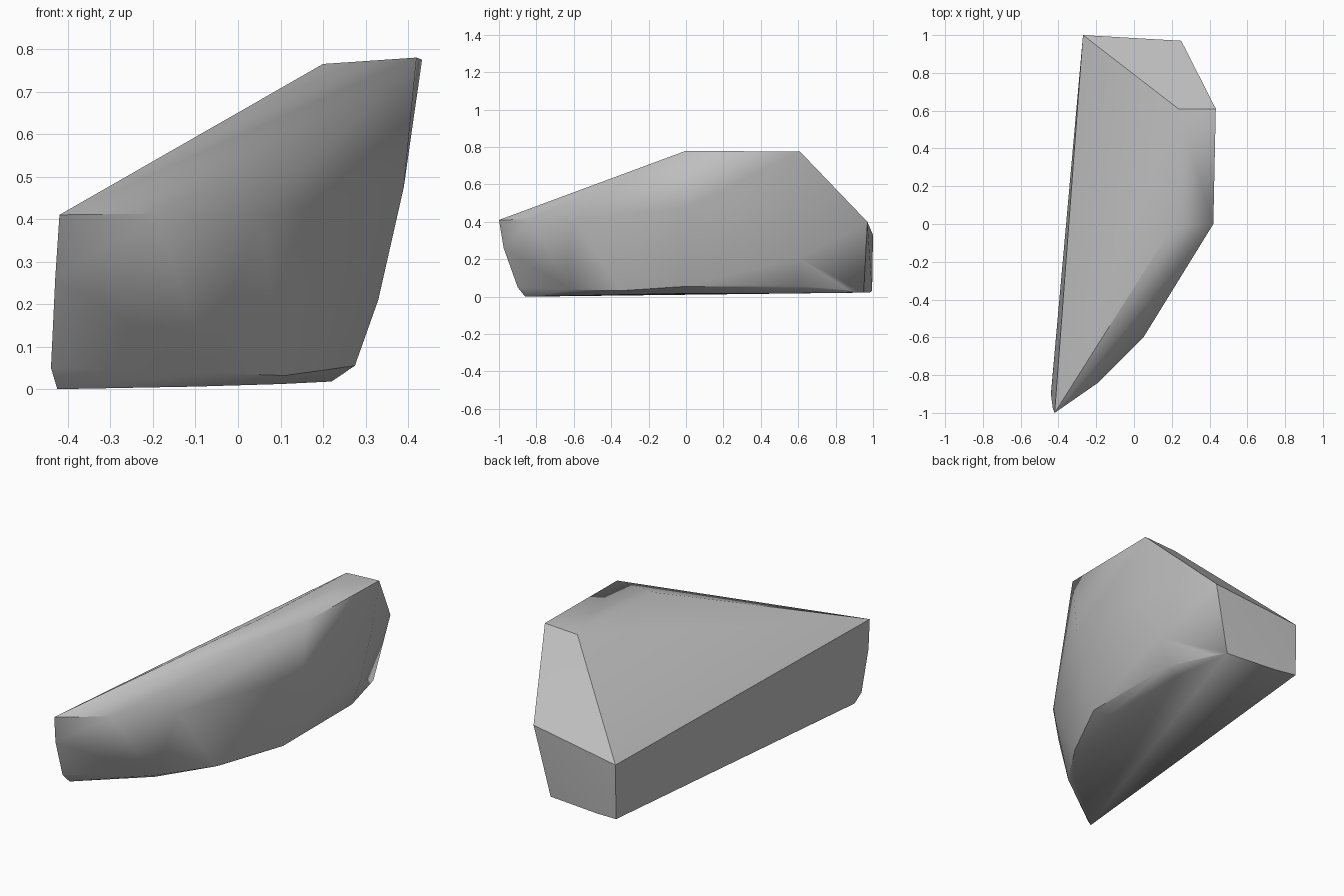
import bpy
import bmesh
import math

default_cube = bpy.data.objects.get("Cube")
if default_cube:
    bpy.data.objects.remove(default_cube, do_unlink=True)


def make_material(name, colour):
    material = bpy.data.materials.new(name)
    material.use_nodes = True
    material.diffuse_color = colour
    shader = material.node_tree.nodes["Principled BSDF"]
    shader.inputs["Base Color"].default_value = colour
    shader.inputs["Roughness"].default_value = 0.8
    return material


def make_hull(name, corner_groups, material):
    """Wrap a convex shell around all the corner groups."""
    bm = bmesh.new()
    for group in corner_groups:
        for corner in group:
            bm.verts.new(corner)
    result = bmesh.ops.convex_hull(bm, input=bm.verts[:])
    unused = set(result["geom_interior"]) | set(result["geom_unused"])
    unused_verts = [item for item in unused if isinstance(item, bmesh.types.BMVert)]
    bmesh.ops.delete(bm, geom=unused_verts, context="VERTS")
    bmesh.ops.recalc_face_normals(bm, faces=bm.faces[:])

    mesh = bpy.data.meshes.new(name)
    bm.to_mesh(mesh)
    bm.free()
    mesh.materials.append(material)
    shell = bpy.data.objects.new(name, mesh)
    bpy.context.collection.objects.link(shell)

    bpy.ops.object.select_all(action="DESELECT")
    shell.select_set(True)
    bpy.context.view_layer.objects.active = shell
    bpy.ops.object.shade_smooth_by_angle(angle=math.radians(35))
    return shell


# Raised crest along the top
crest = [(.42, 0, .78), (.2, -.02, .765), (.235, .61, .765), (.433, .61, .775)]

# Pointed front tip, curling under to the ground
front_tip = [(-.42, -1, .41), (-.43, -.975, .26), (-.44, -.9, .05), (-.425, -.86, 0)]

# Lower shoulder running from the tip to the crest
shoulder = [(-.19, -.84, .413), (.05, -.6, .41)]

# Bulging flank, the same profile at both ends of the crest
flank_profile = [(.275, .055), (.33, .21), (.39, .475)]
flank = [(x, y, z) for y in (0, .6) for x, z in flank_profile]

# Blunt back end
back_end = [(-.27, 1, .33), (-.27, .995, .03), (.25, .97, .4),
            (.16, .95, .022), (-.14, .98, .022)]

# Chamfer around the base and the flat underside
chamfer = [(-.07, -.62, .038), (.11, -.35, .032), (.19, .87, .035)]
underside = [(-.1, -.58, .006), (.1, -.28, .012), (.22, .05, .018), (.21, .6, .018)]

stone_grey = make_material("stone grey", (.52, .52, .52, 1))
make_hull("rock", [crest, front_tip, shoulder, flank, back_end, chamfer, underside],
          stone_grey)
